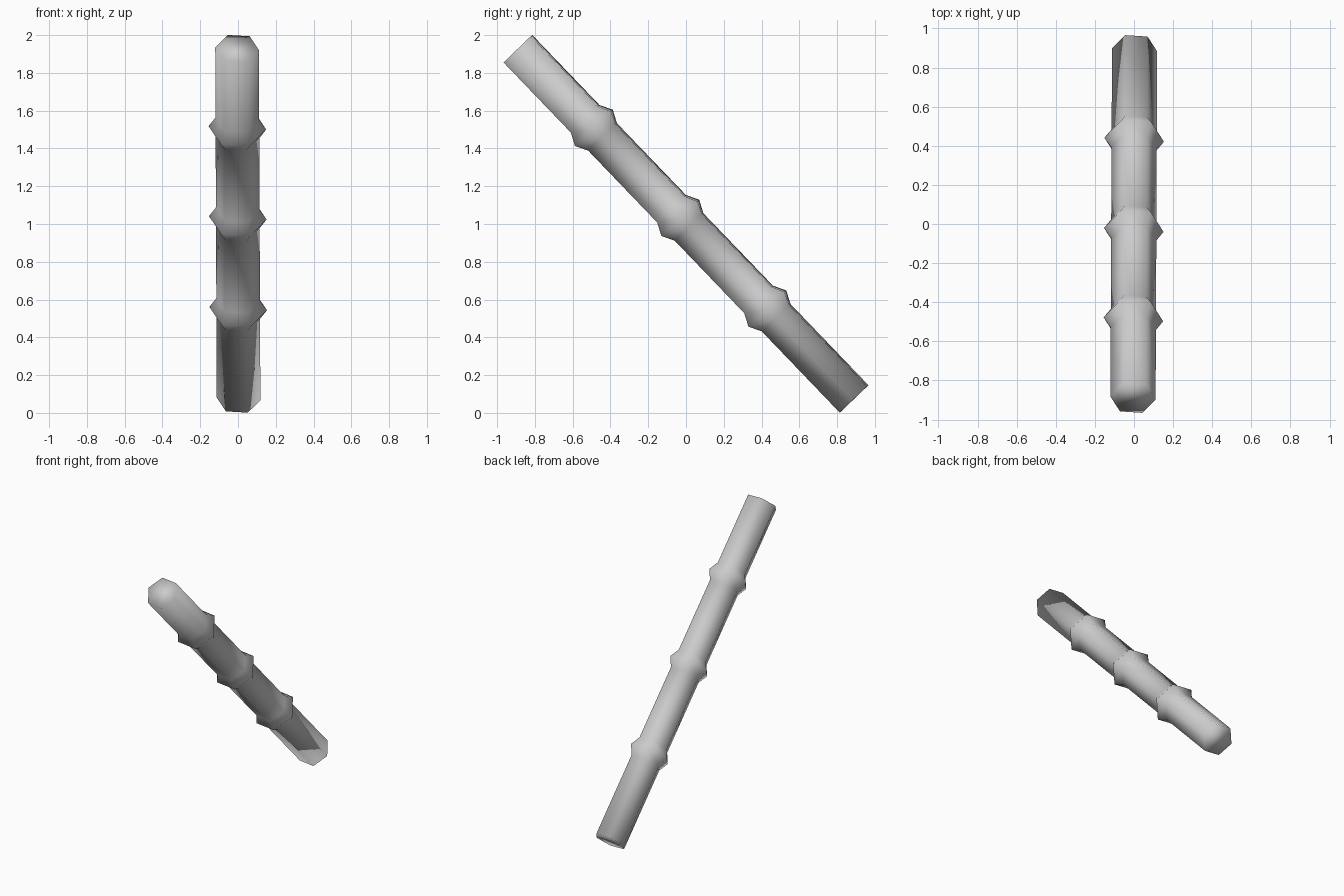
import bpy, bmesh, math
from mathutils import Vector

if "Cube" in bpy.data.objects:
    bpy.data.objects.remove(bpy.data.objects["Cube"])

SIDES = 6
TWIST = math.radians(-5)
R_POLE, R_NODE = 0.116, 0.153      # shaft radius and ridge radius
HALF = 0.067                       # half length of each ridge
TOP = Vector((-0.005, -0.89, 1.928))
BOTTOM = Vector((0.003, 0.89, 0.074))

axis = (BOTTOM - TOP).normalized()
length = (BOTTOM - TOP).length
side = (Vector((1, 0, 0)) - axis * axis.x).normalized()
up = side.cross(axis)
if up.z < 0:
    up.negate()

# Profile along the shaft: plain ends with three pointed ridges
profile = [(0, R_POLE)]
for t in (0.226, 0.483, 0.742):
    c = t * length
    profile += [(c - HALF, R_POLE), (c, R_NODE), (c + HALF, R_POLE)]
profile.append((length, R_POLE))

# Hexagonal rings bridged into one closed, smooth pole
bm = bmesh.new()
rings = []
for dist, r in profile:
    ring = []
    for k in range(SIDES):
        a = TWIST + k * math.tau / SIDES
        ring.append(bm.verts.new(TOP + axis * dist + (side * math.cos(a) + up * math.sin(a)) * r))
    rings.append(ring)
for a, b in zip(rings, rings[1:]):
    for k in range(SIDES):
        n = (k + 1) % SIDES
        bm.faces.new((a[k], a[n], b[n], b[k]))
bm.faces.new(rings[0])
bm.faces.new(rings[-1])
bmesh.ops.recalc_face_normals(bm, faces=bm.faces)
for f in bm.faces:
    f.smooth = True

mesh = bpy.data.meshes.new("ridged_pole")
bm.to_mesh(mesh)
bm.free()
mat = bpy.data.materials.new("light_grey")
mat.diffuse_color = (0.6, 0.6, 0.6, 1)
mat.use_nodes = True
mat.node_tree.nodes["Principled BSDF"].inputs["Base Color"].default_value = mat.diffuse_color
mesh.materials.append(mat)
pole = bpy.data.objects.new("ridged_pole", mesh)
bpy.context.collection.objects.link(pole)
